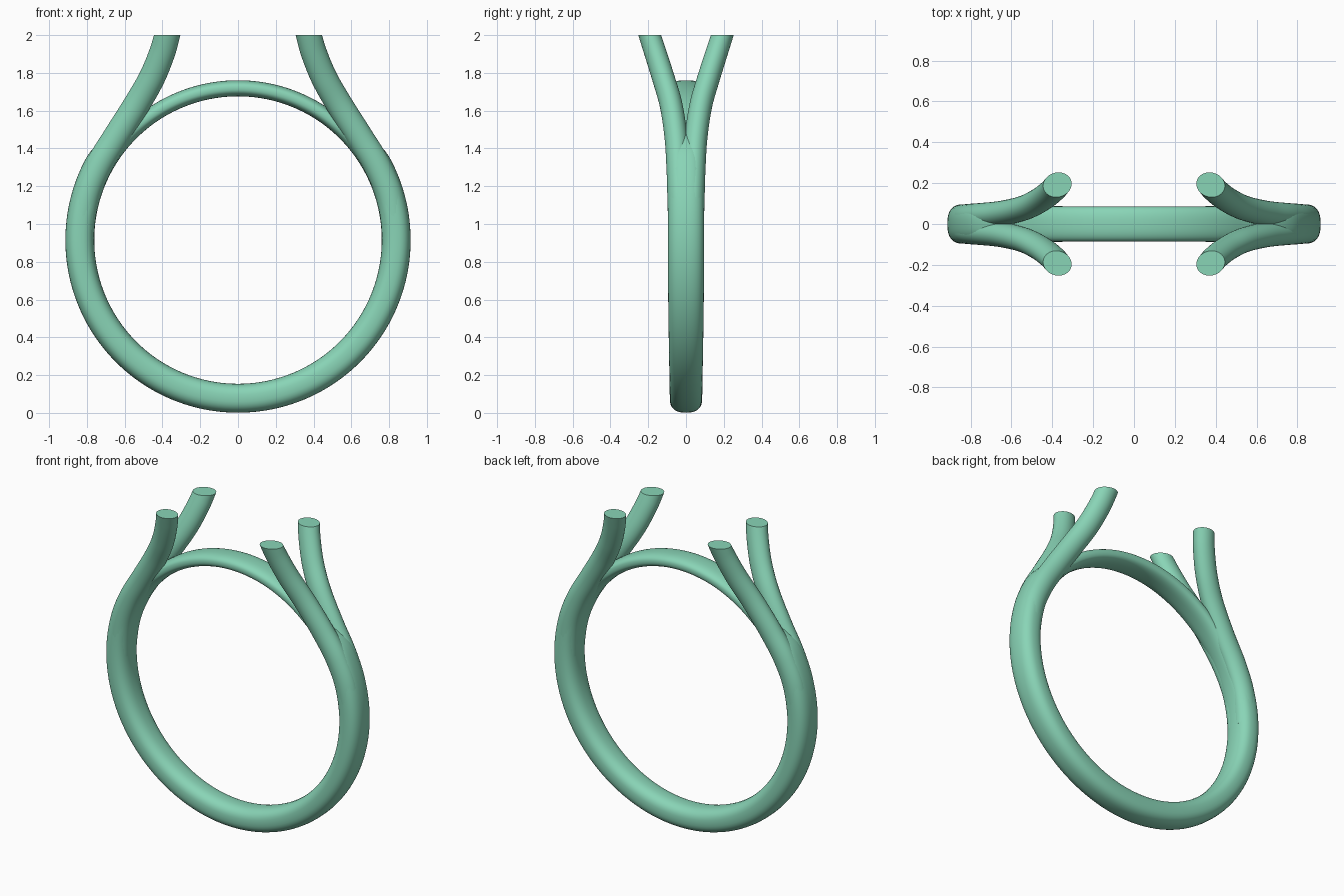
import bpy, bmesh, math
from mathutils import Vector

if "Cube" in bpy.data.objects:
    bpy.data.objects.remove(bpy.data.objects["Cube"])

mat = bpy.data.materials.new("jade_green")
mat.diffuse_color = (0.25, 0.66, 0.47, 1)
mat.use_nodes = True
mat.node_tree.nodes["Principled BSDF"].inputs["Base Color"].default_value = mat.diffuse_color


def loft(name, rings, closed):
    # Skin a list of equal-length vertex rings
    bm = bmesh.new()
    rows = [[bm.verts.new(v) for v in r] for r in rings]
    n = len(rows[0])
    for i in range(len(rows) if closed else len(rows) - 1):
        a, b = rows[i], rows[(i + 1) % len(rows)]
        for j in range(n):
            k = (j + 1) % n
            bm.faces.new((a[j], a[k], b[k], b[j]))
    if not closed:
        bm.faces.new(rows[0])
        bm.faces.new(rows[-1])
    bmesh.ops.recalc_face_normals(bm, faces=bm.faces)
    me = bpy.data.meshes.new(name)
    bm.to_mesh(me)
    bm.free()
    me.materials.append(mat)
    ob = bpy.data.objects.new(name, me)
    bpy.context.collection.objects.link(ob)
    bpy.ops.object.select_all(action='DESELECT')
    ob.select_set(True)
    bpy.context.view_layer.objects.active = ob
    bpy.ops.object.shade_smooth_by_angle(angle=math.radians(40))
    return ob


def section(c, u, w, a, b, e, n=36):
    # Superellipse around c, half sizes a along u and b along w
    out = []
    for i in range(n):
        t = 2 * math.pi * i / n
        x, y = math.cos(t), math.sin(t)
        out.append(c + u * a * math.copysign(abs(x) ** (2 / e), x)
                   + w * b * math.copysign(abs(y) ** (2 / e), y))
    return out


def smooth(lo, hi, x):
    t = min(1, max(0, (x - lo) / (hi - lo)))
    return t * t * (3 - 2 * t)


# Finger band: thick round shank thinning to a slim bridge at the top
Y = Vector((0, 1, 0))
rings = []
for i in range(160):
    ang = 2 * math.pi * i / 160
    d = Vector((math.cos(ang), 0, math.sin(ang)))
    up = math.degrees(math.asin(max(-1, min(1, d.z))))
    thick = 0.153 - 0.068 * smooth(28, 52, up)
    width = 0.086 + 0.010 * smooth(-80, 0, up) - 0.011 * smooth(15, 50, up)
    rings.append(section(Vector((0, 0, 0.915)) + d * (0.761 + thick / 2),
                         d, Y, thick / 2, width, 2.5))
loft("band", rings, True)

# Prongs: split from the shank and flare up to flat-cut tips
PATH = [(0.822, 0.028, 0.75), (0.836, 0.030, 0.92), (0.809, 0.036, 1.13),
        (0.742, 0.042, 1.30), (0.645, 0.053, 1.46), (0.538, 0.079, 1.63),
        (0.458, 0.119, 1.77), (0.404, 0.160, 1.90), (0.375, 0.192, 2.0),
        (0.355, 0.222, 2.1)]


def prong(name, sx, sy):
    p = [Vector((x * sx, y * sy, z)) for x, y, z in PATH]
    pts = []
    for i in range(1, len(p) - 2):
        for s in range(8):
            t = s / 8
            a, b, c, d = p[i - 1:i + 3]
            pts.append(0.5 * (2 * b + (c - a) * t + (2 * a - 5 * b + 4 * c - d) * t * t
                              + (3 * b - a - 3 * c + d) * t ** 3))
    pts.append(p[-2])
    rings = []
    for i, c in enumerate(pts):
        t = (pts[min(i + 1, len(pts) - 1)] - pts[max(i - 1, 0)]).normalized()
        u = Y.cross(t).normalized()
        w = t.cross(u)
        k = i / (len(pts) - 1)
        ring = section(c, u, w, 0.073 - 0.005 * k, 0.063 - 0.005 * k, 2)
        if i == len(pts) - 1:
            ring = [v + t * ((2 - v.z) / t.z) for v in ring]
        elif i > len(pts) - 6:
            for v in ring:
                v.z = min(v.z, 2 - 0.004 * (len(pts) - 1 - i))
        rings.append(ring)
    # drop rings that would cross the slanted tip cut
    rings = rings[:-4] + rings[-1:]
    loft(name, rings, False)


for sx, side in ((-1, "left"), (1, "right")):
    for sy, end in ((-1, "front"), (1, "back")):
        prong(f"prong_{end}_{side}", sx, sy)
